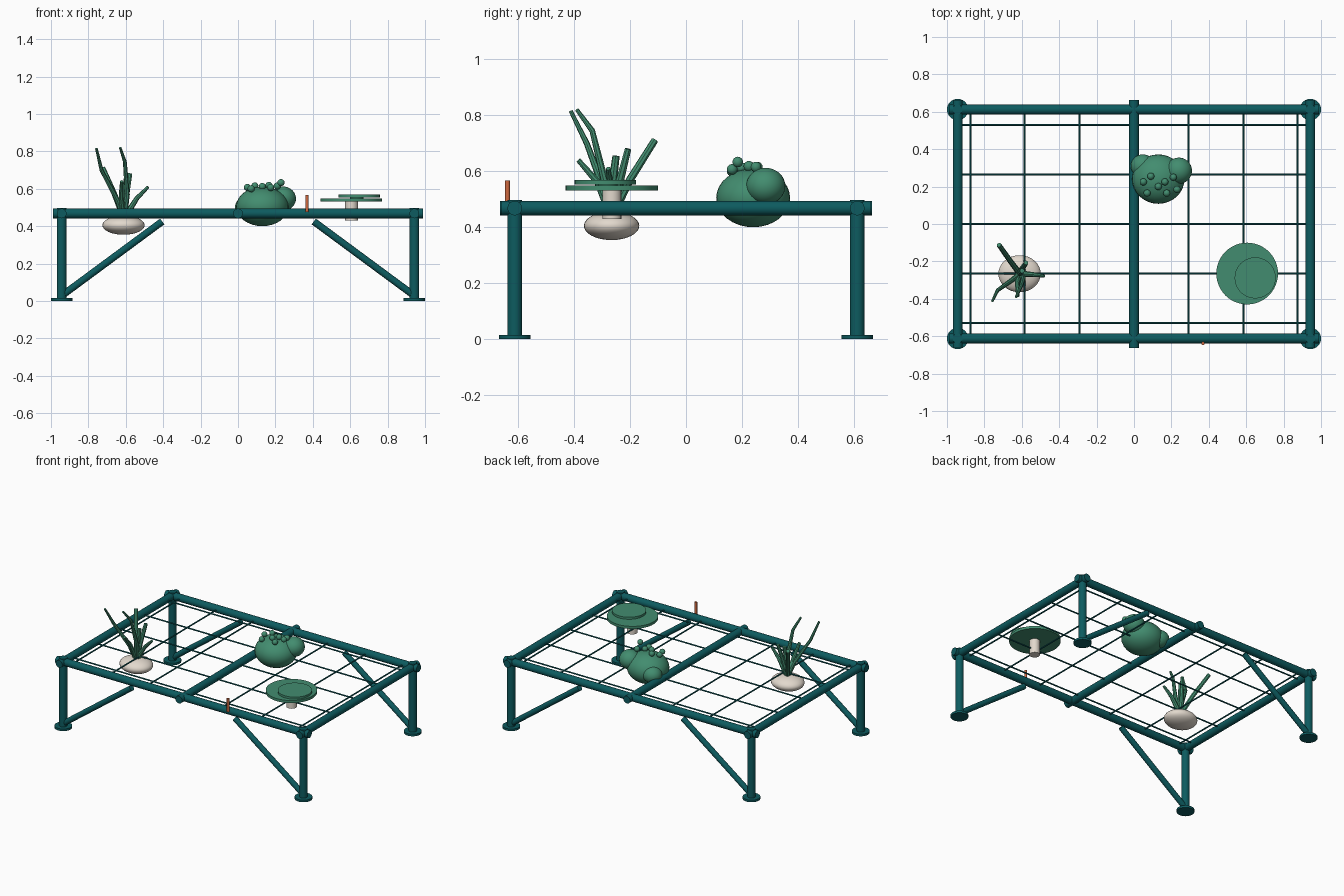
import bpy, math
from mathutils import Vector

if "Cube" in bpy.data.objects:
    bpy.data.objects.remove(bpy.data.objects["Cube"])


def material(name, rgb):
    m = bpy.data.materials.new(name)
    m.diffuse_color = (*rgb, 1)
    m.use_nodes = True
    m.node_tree.nodes["Principled BSDF"].inputs["Base Color"].default_value = m.diffuse_color
    return m


TEAL = material("teal paint", (0.004, 0.105, 0.115))
GREEN = material("leaf green", (0.055, 0.265, 0.16))
CREAM = material("cream root", (0.76, 0.69, 0.61))
ORANGE = material("orange marker", (0.62, 0.14, 0.05))


def finish(name, mat):
    ob = bpy.context.object
    ob.name = name
    ob.data.materials.append(mat)
    bpy.ops.object.shade_smooth_by_angle(angle=math.radians(40))
    return ob


def rod(name, a, b, r, mat=TEAL, sides=20):
    a, b = Vector(a), Vector(b)
    bpy.ops.mesh.primitive_cylinder_add(
        vertices=sides, radius=r, depth=(b - a).length, location=(a + b) / 2,
        rotation=(b - a).to_track_quat('Z', 'Y').to_euler())
    return finish(name, mat)


def ball(name, loc, radii, mat=GREEN, seg=32):
    bpy.ops.mesh.primitive_uv_sphere_add(segments=seg, ring_count=seg // 2, radius=1, location=loc)
    bpy.context.object.scale = radii
    return finish(name, mat)


def leaf(name, points, base_r, tip_r):
    # tapered tube along a smooth path
    cu = bpy.data.curves.new(name, 'CURVE')
    cu.dimensions = '3D'
    cu.bevel_depth = 1
    cu.bevel_resolution = 2
    cu.use_fill_caps = True
    sp = cu.splines.new('POLY')
    sp.points.add(len(points) - 1)
    for i, (pt, p) in enumerate(zip(sp.points, points)):
        pt.co = (*p, 1)
        pt.radius = base_r + (tip_r - base_r) * i / (len(points) - 1)
    ob = bpy.data.objects.new(name, cu)
    bpy.context.collection.objects.link(ob)
    bpy.ops.object.select_all(action='DESELECT')
    ob.select_set(True)
    bpy.context.view_layer.objects.active = ob
    bpy.ops.object.convert(target='MESH')
    finish(name, GREEN)


LX, LY, RAIL = 0.943, 0.612, 0.468

# Frame rails, end rails and centre rail
for s in (-1, 1):
    rod("long_rail", (-0.99, s * LY, RAIL), (0.99, s * LY, RAIL), 0.026)
    rod("end_rail", (s * LX, -0.66, RAIL), (s * LX, 0.66, RAIL), 0.026)
rod("centre_rail", (0, -0.664, RAIL), (0, 0.664, RAIL), 0.026)

# Legs, feet and diagonal braces
for sx in (-1, 1):
    for sy in (-1, 1):
        x, y = sx * LX, sy * LY
        rod("leg", (x, y, 0), (x, y, 0.497), 0.026)
        rod("foot", (x, y, 0), (x, y, 0.015), 0.057, sides=28)
        rod("brace", (sx * 0.94, y, 0.03), (sx * 0.405, y, 0.425), 0.019)

# Wire mesh panel
for x in (-0.875, -0.585, -0.292, 0.292, 0.585, 0.875):
    rod("cross_wire", (x, -LY, RAIL), (x, LY, RAIL), 0.005, sides=8)
for y in (-0.53, -0.265, 0, 0.265, 0.53):
    rod("long_wire", (-LX, y, RAIL), (LX, y, RAIL), 0.005, sides=8)

# Marker peg
rod("marker_peg", (0.369, -0.638, 0.475), (0.369, -0.638, 0.567), 0.009, ORANGE, 12)

# Flat leafy plant
rod("flat_plant_stem", (0.607, -0.265, 0.43), (0.607, -0.265, 0.535), 0.034, CREAM)
rod("lower_leaf_disc", (0.605, -0.265, 0.531), (0.605, -0.265, 0.549), 0.165, GREEN, 48)
rod("neck", (0.635, -0.28, 0.545), (0.635, -0.28, 0.56), 0.035, GREEN)
rod("upper_leaf_disc", (0.648, -0.288, 0.553), (0.648, -0.288, 0.568), 0.11, GREEN, 40)

# Lumpy plant: body, side lobes, and small buds on top
ball("lumpy_body", (0.13, 0.24, 0.505), (0.14, 0.132, 0.105))
ball("large_lobe", (0.24, 0.285, 0.547), (0.07, 0.07, 0.065))
ball("small_lobe", (0.048, 0.31, 0.5), (0.065, 0.062, 0.057))
for x, y, z in ((0.05, 0.225, 0.607), (0.09, 0.255, 0.615), (0.07, 0.165, 0.6),
                (0.175, 0.165, 0.607), (0.165, 0.225, 0.618), (0.23, 0.185, 0.633),
                (0.21, 0.25, 0.615), (0.13, 0.2, 0.612)):
    ball("bud", (x, y, z), (0.019,) * 3, seg=16)

# Bulb plant with long leaves
ball("bulb", (-0.612, -0.266, 0.405), (0.113, 0.099, 0.051), CREAM)
root = (-0.61, -0.266, 0.44)
leaf("tall_leaf", [root, (-0.645, -0.295, 0.54), (-0.73, -0.355, 0.7), (-0.757, -0.412, 0.815)], 0.017, 0.007)
leaf("tall_leaf", [root, (-0.592, -0.292, 0.57), (-0.605, -0.335, 0.745), (-0.63, -0.39, 0.82)], 0.017, 0.007)
leaf("side_leaf", [root, (-0.66, -0.2, 0.57), (-0.722, -0.112, 0.71)], 0.016, 0.013)
leaf("side_leaf", [root, (-0.54, -0.27, 0.55), (-0.48, -0.278, 0.61)], 0.018, 0.008)
leaf("short_leaf", [root, (-0.595, -0.235, 0.57), (-0.577, -0.207, 0.68)], 0.018, 0.012)
leaf("short_leaf", [root, (-0.625, -0.315, 0.56), (-0.622, -0.385, 0.64)], 0.017, 0.009)
leaf("short_leaf", [root, (-0.605, -0.262, 0.56), (-0.598, -0.25, 0.655)], 0.018, 0.013)
